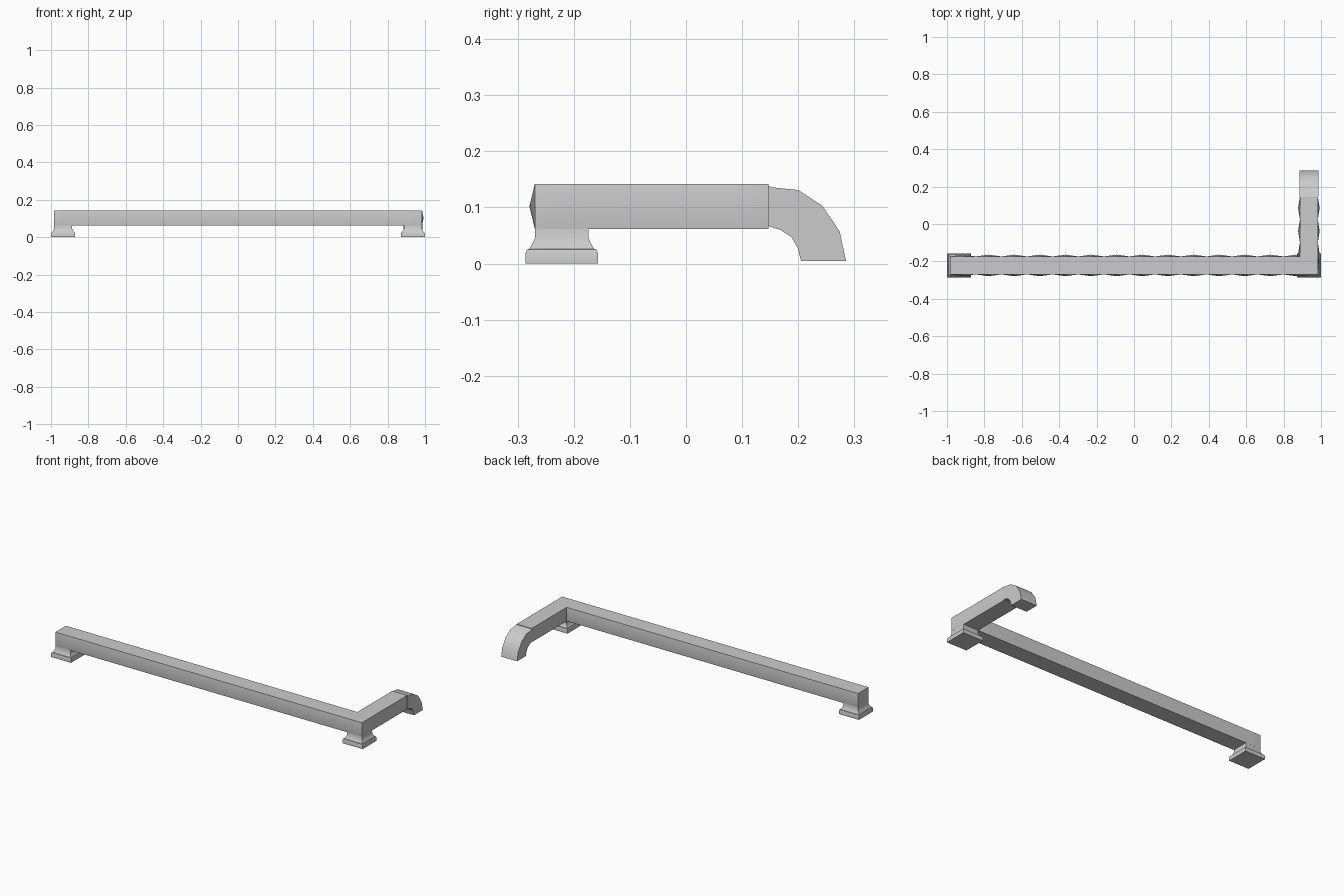
import bpy
from mathutils import Vector

if "Cube" in bpy.data.objects:
    bpy.data.objects.remove(bpy.data.objects["Cube"])

CX, CY = 0.935, -0.2215     # centre lines of the side and main rails
H = 0.048                   # half width of a rail
BUMP = 0.0095               # how far the carved sides swell out
Z0, ZM, Z1 = 0.062, 0.102, 0.142


def loft(name, rings):
    """Skin a list of closed rings and cap both ends."""
    n = len(rings[0])
    verts = [v for r in rings for v in r]
    faces = [(i * n + j, i * n + (j + 1) % n, (i + 1) * n + (j + 1) % n, (i + 1) * n + j)
             for i in range(len(rings) - 1) for j in range(n)]
    faces += [tuple(range(n))[::-1], tuple(range((len(rings) - 1) * n, len(rings) * n))]
    me = bpy.data.meshes.new(name)
    me.from_pydata(verts, [], faces)
    me.update()
    ob = bpy.data.objects.new(name, me)
    bpy.context.collection.objects.link(ob)
    bpy.context.view_layer.objects.active = ob
    bpy.ops.object.select_all(action='DESELECT')
    ob.select_set(True)
    # consistent outward normals
    bpy.ops.object.mode_set(mode='EDIT')
    bpy.ops.mesh.select_all(action='SELECT')
    bpy.ops.mesh.normals_make_consistent(inside=False)
    bpy.ops.object.mode_set(mode='OBJECT')
    bpy.ops.object.shade_smooth_by_angle(angle=0.6)
    return ob


def section(x, y, side, bulge):
    """Six-point rail section; side is the outward direction in plan."""
    s = Vector((side[0], side[1], 0))
    c = Vector((x, y, 0))
    up = Vector((0, 0, 1))
    mid = H + bulge
    return [c + s * H + up * Z0, c + s * mid + up * ZM, c + s * H + up * Z1,
            c - s * H + up * Z1, c - s * mid + up * ZM, c - s * H + up * Z0]


# L-shaped rail with scalloped sides and a mitred corner
rings = []
x0, n = -CX - H, 28
for i in range(n):
    rings.append(section(x0 + (CX - x0) * i / n, CY, (0, -1), BUMP * (i % 2)))
rings.append(section(CX, CY, (1, -1), 0))
y1, m = 0.147, 6
for i in range(1, m + 1):
    rings.append(section(CX, CY + (y1 - CY) * i / m, (1, 0), BUMP * (i % 2)))
loft("corner_rail", rings)

# Flared feet
foot = [(0.0645, 0), (0.0645, 0.018), (0.062, 0.025), (0.058, 0.026),
        (0.053, 0.034), (0.048, 0.045), (0.0475, 0.064)]
for label, x in (("left", -CX), ("right", CX)):
    loft(label + "_foot", [[(x + sx * r, CY + sy * r, z)
                            for sx, sy in ((-1, -1), (1, -1), (1, 1), (-1, 1))]
                           for r, z in foot])

# Down-turned end
elbow = [(0.146, 0.139), (0.152, 0.136), (0.200, 0.131), (0.243, 0.103), (0.274, 0.057),
         (0.285, 0.005), (0.205, 0.005), (0.199, 0.028), (0.188, 0.047),
         (0.168, 0.060), (0.146, 0.067)]
loft("curved_end", [[(CX + s * 0.051, y, z) for y, z in elbow] for s in (-1, 1)])
